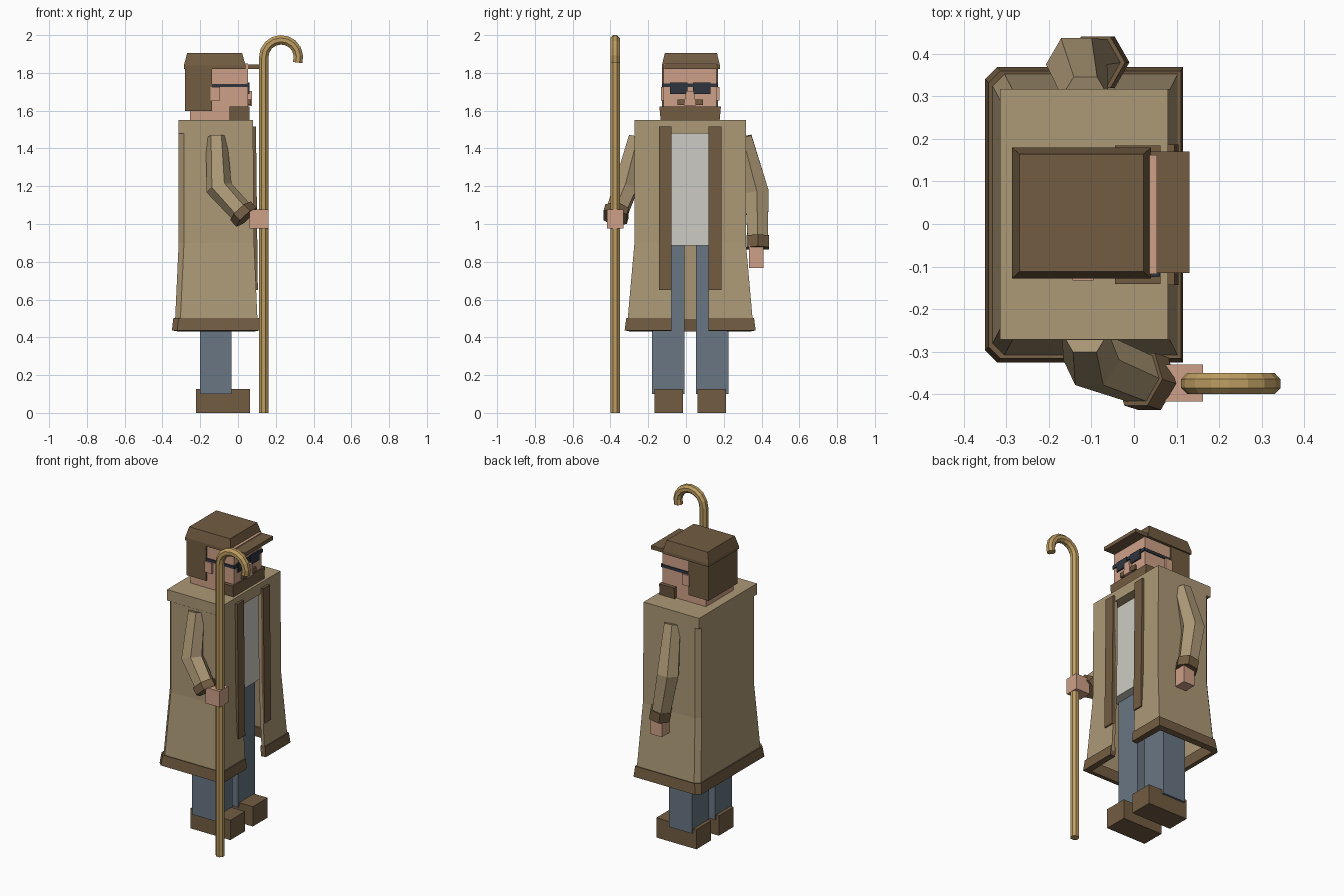
import bpy
import bmesh
import math
from mathutils import Vector

cube = bpy.data.objects.get("Cube")
if cube:
    bpy.data.objects.remove(cube, do_unlink=True)


def material(name, red, green, blue):
    """Flat material from display values, stored as linear."""
    linear = [((c / 255 + 0.055) / 1.055) ** 2.4 for c in (red, green, blue)] + [1]
    mat = bpy.data.materials.new(name)
    mat.use_nodes = True
    mat.diffuse_color = linear
    shader = next(n for n in mat.node_tree.nodes if n.type == "BSDF_PRINCIPLED")
    shader.inputs["Base Color"].default_value = linear
    shader.inputs["Roughness"].default_value = 0.9
    return mat


tan = material("coat tan", 172, 152, 118)
brown = material("dark brown", 114, 92, 66)
white = material("shirt white", 205, 203, 195)
denim = material("denim blue", 104, 118, 130)
skin = material("skin", 206, 160, 136)
dark = material("glasses dark", 46, 52, 62)
wood = material("staff wood", 190, 158, 98)


def finish(name, mat, bm, fix_normals=True):
    if fix_normals:
        bmesh.ops.recalc_face_normals(bm, faces=bm.faces[:])
    mesh = bpy.data.meshes.new(name)
    bm.to_mesh(mesh)
    bm.free()
    mesh.materials.append(mat)
    obj = bpy.data.objects.new(name, mesh)
    bpy.context.collection.objects.link(obj)
    return obj


def loft(bm, rings, closed=True):
    """Bridge successive rings of points with quads, capping closed ones."""
    loops = [[bm.verts.new(p) for p in ring] for ring in rings]
    count = len(loops[0])
    for low, high in zip(loops, loops[1:]):
        for i in range(count if closed else count - 1):
            j = (i + 1) % count
            bm.faces.new((low[i], low[j], high[j], high[i]))
    if closed:
        bm.faces.new(loops[0][::-1])
        bm.faces.new(loops[-1])


def block(name, mat, xs, ys, zs, inset_x=0, inset_y=0, lean=0):
    """Box from ranges; the top may be inset or leaned along x."""
    bm = bmesh.new()
    rings = []
    for z, ix, iy, shift in ((zs[0], 0, 0, 0), (zs[1], inset_x, inset_y, lean)):
        x0, x1 = xs[0] + ix + shift, xs[1] - ix + shift
        y0, y1 = ys[0] + iy, ys[1] - iy
        rings.append([(x0, y0, z), (x1, y0, z), (x1, y1, z), (x0, y1, z)])
    loft(bm, rings)
    return finish(name, mat, bm)


def tube(name, mat, path, radii, sides):
    """Faceted tube along a path."""
    points = [Vector(p) for p in path]
    bm = bmesh.new()
    rings = []
    for i, p in enumerate(points):
        before, after = points[max(i - 1, 0)], points[min(i + 1, len(points) - 1)]
        t = (after - before).normalized()
        u = Vector((0, 1, 0))
        u = (u - t * t.dot(u)).normalized()
        v = t.cross(u)
        angles = [math.tau * (k + 0.5) / sides for k in range(sides)]
        rings.append([p + radii[i] * (u * math.cos(a) + v * math.sin(a)) for a in angles])
    loft(bm, rings)
    return finish(name, mat, bm)


MID = 0.022  # centre line of the body across its width


def coat_shell(name, mat, levels, thickness):
    """Open-fronted wall; each level is front, back, half width, height."""
    bm = bmesh.new()
    rings = []
    for front, back, half, z in levels:
        c = 0.028
        left = [(front, 0.098), (front, half), (back + c, half), (back, half - c)]
        outline = left + [(x, -y) for x, y in reversed(left)]
        rings.append([(x, y + MID, z) for x, y in outline])
    loft(bm, rings, closed=False)
    obj = finish(name, mat, bm, fix_normals=False)
    wall = obj.modifiers.new("wall", "SOLIDIFY")
    wall.thickness = thickness
    wall.offset = -1
    wall.use_even_offset = True
    return obj


# Coat: shoulders, open skirt, hem band and lapels
block("coat_shoulders", tan, (-0.315, 0.08), (-0.272, 0.317), (1.48, 1.55))
coat_shell("coat_body", tan, [(0.104, -0.334, 0.333, 0.47), (0.085, -0.314, 0.295, 0.9),
                              (0.08, -0.314, 0.295, 1.48)], 0.02)
coat_shell("coat_hem", brown, [(0.115, -0.35, 0.347, 0.437),
                               (0.11, -0.342, 0.338, 0.503)], 0.035)
for side, s in (("left", 1), ("right", -1)):
    ys = sorted((MID + s * 0.098, MID + s * 0.165))
    block(side + "_lapel", brown, (0.08, 0.105), ys, (0.65, 1.515), lean=-0.01)

# Shirt, legs and shoes
block("shirt", white, (-0.22, 0.02), (-0.2, 0.245), (0.885, 1.5))
for side, s in (("left", 1), ("right", -1)):
    ys = sorted((MID + s * 0.03, MID + s * 0.203))
    block(side + "_leg", denim, (-0.2, -0.035), ys, (0.1, 0.885))
    ys = sorted((MID + s * 0.039, MID + s * 0.19))
    block(side + "_shoe", brown, (-0.222, 0.063), ys, (0, 0.127))

# Head, hair and beard
block("head", skin, (-0.255, 0.054), (-0.118, 0.162), (1.54, 1.85))
block("hair", brown, (-0.28, -0.138), (-0.126, 0.17), (1.597, 1.83))
block("beard", brown, (-0.045, 0.062), (-0.134, 0.178), (1.547, 1.622), inset_y=-0.007)
block("nose", skin, (0.04, 0.074), (-0.008, 0.05), (1.625, 1.705), inset_y=0.008)
for side, s in (("left", 1), ("right", -1)):
    ys = sorted((MID + s * 0.13, MID + s * 0.155))
    block(side + "_ear", skin, (-0.145, -0.095), ys, (1.655, 1.725))
    ys = sorted((MID + s * 0.025, MID + s * 0.067))
    block(side + "_moustache", brown, (0.05, 0.068), ys, (1.63, 1.66))
    ys = sorted((MID + s * 0.015, MID + s * 0.108))
    block(side + "_lens", dark, (0.045, 0.062), ys, (1.688, 1.75))
    ys = sorted((MID + s * 0.135, MID + s * 0.146))
    block(side + "_glasses_arm", dark, (-0.14, 0.06), ys, (1.724, 1.742))
block("glasses_bridge", dark, (0.045, 0.061), (-0.122, 0.166), (1.724, 1.745))

# Flat cap with a brim
block("cap_band", brown, (-0.287, 0.04), (-0.128, 0.18), (1.82, 1.838))
block("cap_crown", brown, (-0.287, 0.04), (-0.128, 0.18), (1.838, 1.905), 0.018, 0.016)
block("cap_brim", brown, (0.02, 0.13), (-0.115, 0.17), (1.82, 1.844))

# Arms, cuffs and hands
tube("right_sleeve", tan, [(-0.115, -0.255, 1.46), (-0.1, -0.32, 1.19),
                           (0.03, -0.37, 1.052)], (0.055, 0.07, 0.062), 6)
tube("right_cuff", brown, [(0.013, -0.365, 1.07), (0.045, -0.375, 1.035)], (0.073, 0.073), 6)
block("right_hand", skin, (0.06, 0.162), (-0.417, -0.33), (0.975, 1.077))
tube("left_sleeve", tan, [(-0.115, 0.3, 1.46), (-0.135, 0.375, 1.17),
                          (-0.09, 0.38, 0.91)], (0.055, 0.072, 0.062), 6)
tube("left_cuff", brown, [(-0.09, 0.38, 0.935), (-0.08, 0.38, 0.872)], (0.07, 0.07), 6)
block("left_hand", skin, (-0.115, -0.035), (0.333, 0.41), (0.768, 0.885))

# Walking staff with a curled crook
bend, centre_x, centre_z = 0.092, 0.228, 1.883
staff_y = -0.375
path = [(centre_x - bend, staff_y, 0)]
for k in range(10):
    a = math.pi - k * math.radians(22)
    path.append((centre_x + bend * math.cos(a), staff_y, centre_z + bend * math.sin(a)))
tube("staff", wood, path, [0.027] * len(path), 8)
